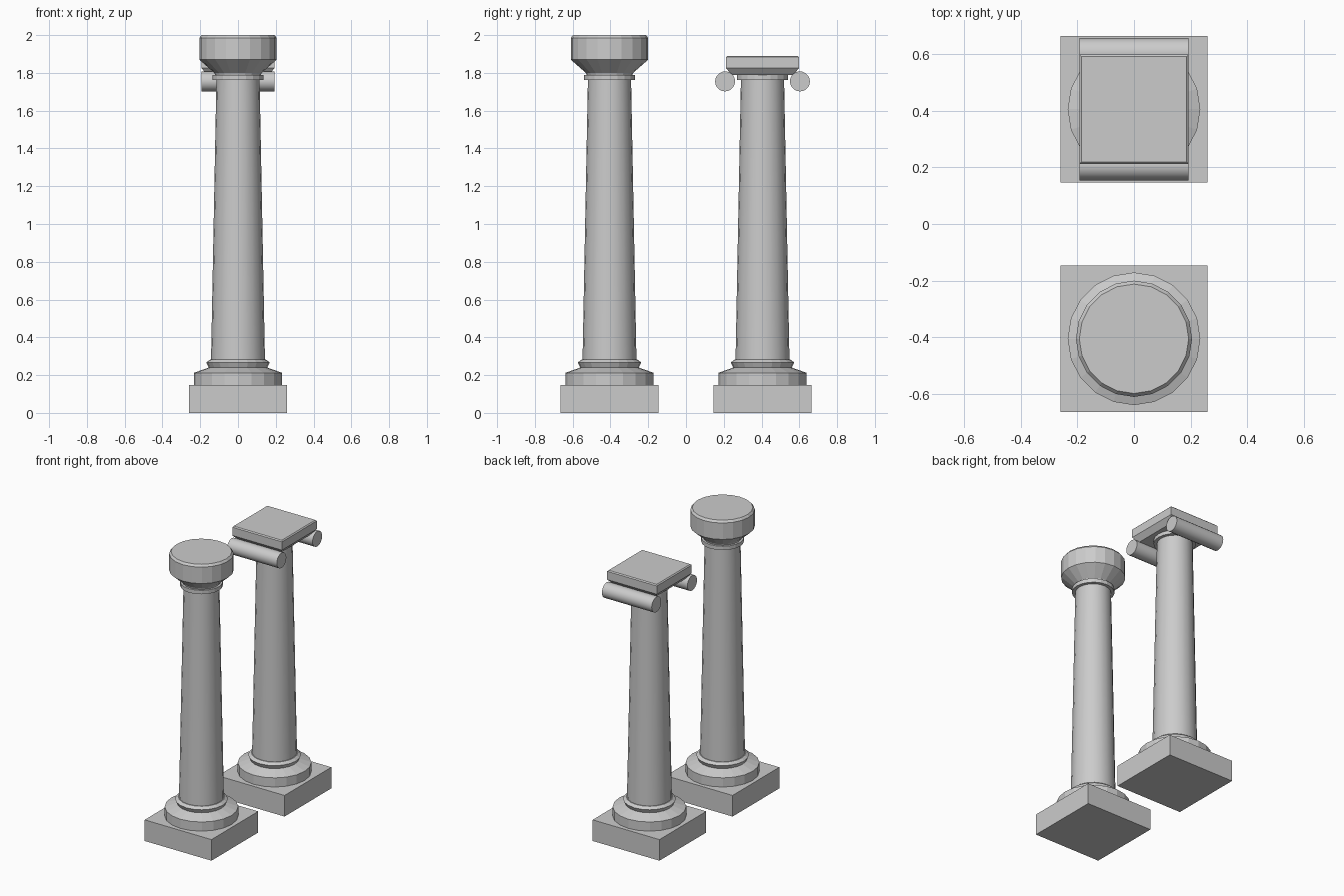
import bpy, bmesh
from math import cos, sin, pi, radians

if "Cube" in bpy.data.objects:
    bpy.data.objects.remove(bpy.data.objects["Cube"])

Y = 0.405  # distance of each column from the centre


def finish(name, bm, smooth=False):
    bmesh.ops.recalc_face_normals(bm, faces=bm.faces)
    me = bpy.data.meshes.new(name)
    bm.to_mesh(me)
    bm.free()
    ob = bpy.data.objects.new(name, me)
    bpy.context.collection.objects.link(ob)
    if smooth:
        bpy.ops.object.select_all(action='DESELECT')
        ob.select_set(True)
        bpy.context.view_layer.objects.active = ob
        bpy.ops.object.shade_smooth_by_angle(angle=radians(30))
    return ob


def stack(name, profile, sides, y, turn=0.0, smooth=False):
    """Closed solid from (radius, height) rings."""
    bm = bmesh.new()
    rings = [[bm.verts.new((r * cos(turn + 2 * pi * i / sides),
                            y + r * sin(turn + 2 * pi * i / sides), z))
              for i in range(sides)] for r, z in profile]
    for a, b in zip(rings, rings[1:]):
        for i in range(sides):
            j = (i + 1) % sides
            bm.faces.new((a[i], a[j], b[j], b[i]))
    bm.faces.new(rings[0][::-1])
    bm.faces.new(rings[-1])
    return finish(name, bm, smooth)


def square(name, profile, y):
    """Square solid from (half width, height) rings."""
    return stack(name, [(h * 2 ** 0.5, z) for h, z in profile], 4, y, pi / 4)


# Shared parts of both columns
for side, y in (("round", -Y), ("scroll", Y)):
    square(side + "_plinth", [(0.259, 0), (0.259, 0.148)], y)
    stack(side + "_base", [(0.234, 0.148), (0.234, 0.212), (0.155, 0.24),
                           (0.168, 0.267), (0.148, 0.282)], 20, y)
    stack(side + "_shaft", [(0.143, 0.27), (0.114, 1.78)], 20, y, smooth=True)
    stack(side + "_neck_ring", [(0.136, 1.763), (0.136, 1.79)], 20, y)

# Round capital
stack("round_capital", [(0.12, 1.785), (0.125, 1.80), (0.205, 1.87),
                        (0.205, 1.985), (0.193, 2.0)], 20, -Y)

# Scroll capital: square slab with a roll under its front and back edges
square("scroll_abacus", [(0.162, 1.788), (0.193, 1.825), (0.193, 1.883),
                         (0.186, 1.89)], Y)
for name, s in (("front_scroll", -1), ("back_scroll", 1)):
    roll = stack(name, [(0.053, -0.193), (0.053, 0.193)], 20, 0, smooth=True)
    roll.rotation_euler = (0, pi / 2, 0)
    roll.location = (0, Y + s * 0.198, 1.755)
